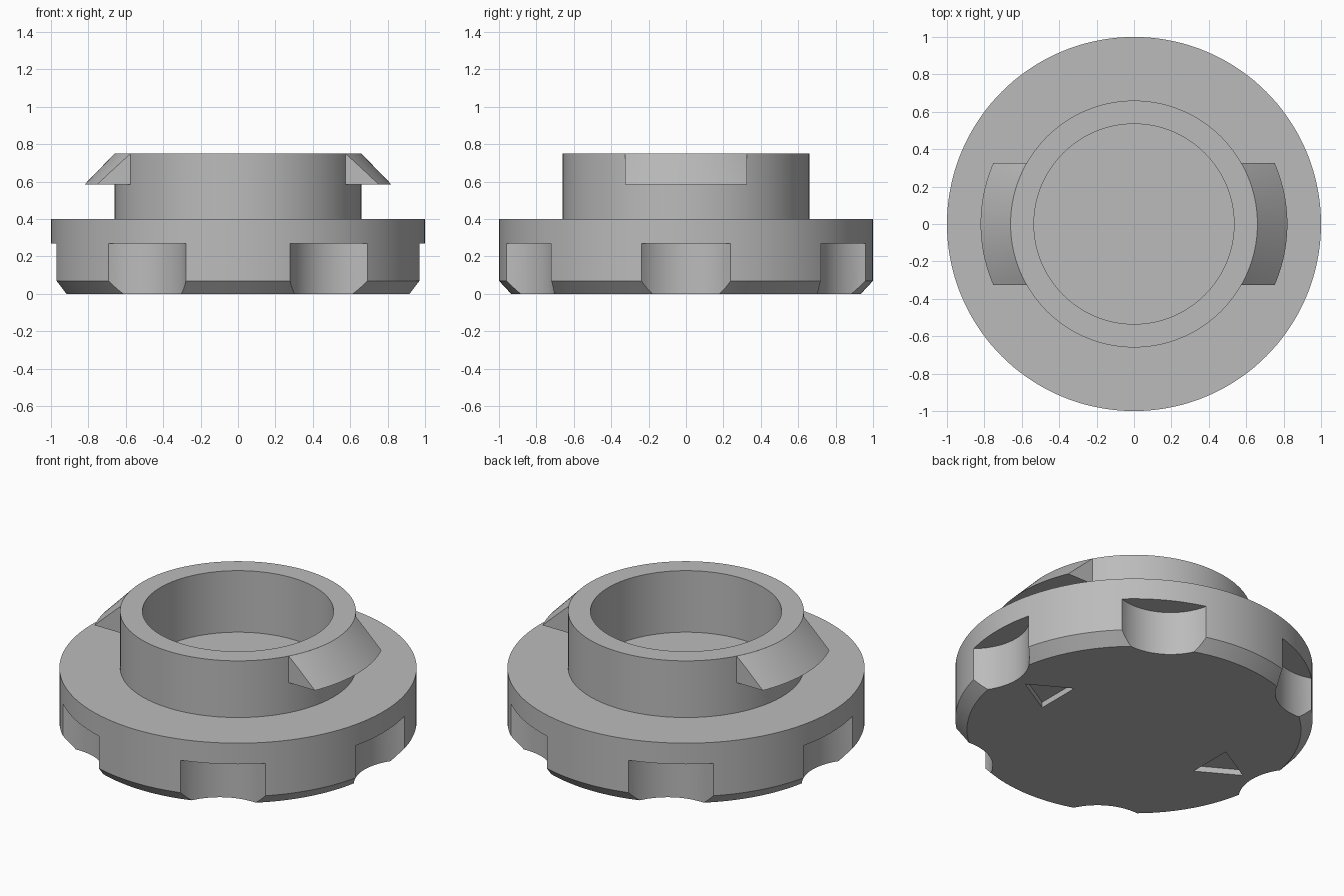
import bpy, bmesh, math

if "Cube" in bpy.data.objects:
    bpy.data.objects.remove(bpy.data.objects["Cube"])

grey = bpy.data.materials.new("mid grey")
grey.diffuse_color = (0.5, 0.5, 0.5, 1)
grey.use_nodes = True
grey.node_tree.nodes["Principled BSDF"].inputs["Base Color"].default_value = grey.diffuse_color


def make_object(name, bm):
    bmesh.ops.recalc_face_normals(bm, faces=bm.faces)
    mesh = bpy.data.meshes.new(name)
    bm.to_mesh(mesh)
    bm.free()
    mesh.materials.append(grey)
    obj = bpy.data.objects.new(name, mesh)
    bpy.context.collection.objects.link(obj)
    return obj


def lathe(name, profile, steps=144):
    """Revolve a profile that starts and ends on the z axis."""
    bm = bmesh.new()
    rings = []
    for r, z in profile:
        if r == 0:
            rings.append([bm.verts.new((0, 0, z))] * steps)
        else:
            rings.append([bm.verts.new((r * math.cos(a), r * math.sin(a), z))
                          for a in (2 * math.pi * i / steps for i in range(steps))])
    # end caps are single flat polygons
    bm.faces.new(rings[0])
    bm.faces.new(rings[-1])
    for lo, hi in zip(rings, rings[1:]):
        for i in range(steps):
            j = (i + 1) % steps
            bm.faces.new((lo[i], lo[j], hi[j], hi[i]))
    return make_object(name, bm)


def prism(bm, outline, z0, z1):
    lo = [bm.verts.new((x, y, z0)) for x, y in outline]
    hi = [bm.verts.new((x, y, z1)) for x, y in outline]
    bm.faces.new(lo[::-1])
    bm.faces.new(hi)
    n = len(outline)
    for i in range(n):
        j = (i + 1) % n
        bm.faces.new((lo[i], lo[j], hi[j], hi[i]))


def smooth(obj):
    bpy.ops.object.select_all(action='DESELECT')
    obj.select_set(True)
    bpy.context.view_layer.objects.active = obj
    bpy.ops.object.shade_smooth_by_angle(angle=math.radians(25))


# Cap body: chamfered disc with a hollow collar on top
FLOOR = 0.37
body = lathe("cap_body", [(0.935, 0), (1, 0.07), (1, 0.4), (0.66, 0.4),
                          (0.66, 0.75), (0.535, 0.75), (0.535, FLOOR)])

# Cutter: six round grip notches and two triangular pockets underneath
bm = bmesh.new()
for k in range(6):
    a = math.pi / 3 * k
    cx, cy = 1.18 * math.cos(a), 1.18 * math.sin(a)
    prism(bm, [(cx + 0.318 * math.cos(a + t), cy + 0.318 * math.sin(a + t))
               for t in (2 * math.pi * i / 72 for i in range(72))], -0.1, 0.27)
for s in (1, -1):
    prism(bm, [(s * 0.795, 0), (s * 0.553, s * 0.14), (s * 0.553, -s * 0.14)],
          -0.1, 0.035)
cutter = make_object("notch_cutter", bm)
cutter.hide_render = True

mod = body.modifiers.new("notches", 'BOOLEAN')
mod.operation = 'DIFFERENCE'
mod.solver = 'EXACT'
mod.object = cutter
bpy.context.view_layer.objects.active = body
bpy.ops.object.modifier_apply(modifier=mod.name)
bpy.data.objects.remove(cutter)
smooth(body)

# Locking tabs: conical wedges trimmed straight at both ends
for side, name in ((1, "right_tab"), (-1, "left_tab")):
    bm = bmesh.new()
    section = [(0.65, 0.585)] + [(0.82 - 0.16 * i / 6, 0.585 + 0.165 * i / 6)
                                 for i in range(7)]
    rows = []
    for i in range(25):
        y = -0.325 + 0.65 * i / 24
        rows.append([bm.verts.new((side * math.sqrt(r * r - y * y), y, z))
                     for r, z in section])
    n = len(section)
    for p, q in zip(rows, rows[1:]):
        for i in range(n):
            j = (i + 1) % n
            bm.faces.new((p[i], p[j], q[j], q[i]))
    bm.faces.new(rows[0])
    bm.faces.new(rows[-1])
    smooth(make_object(name, bm))
